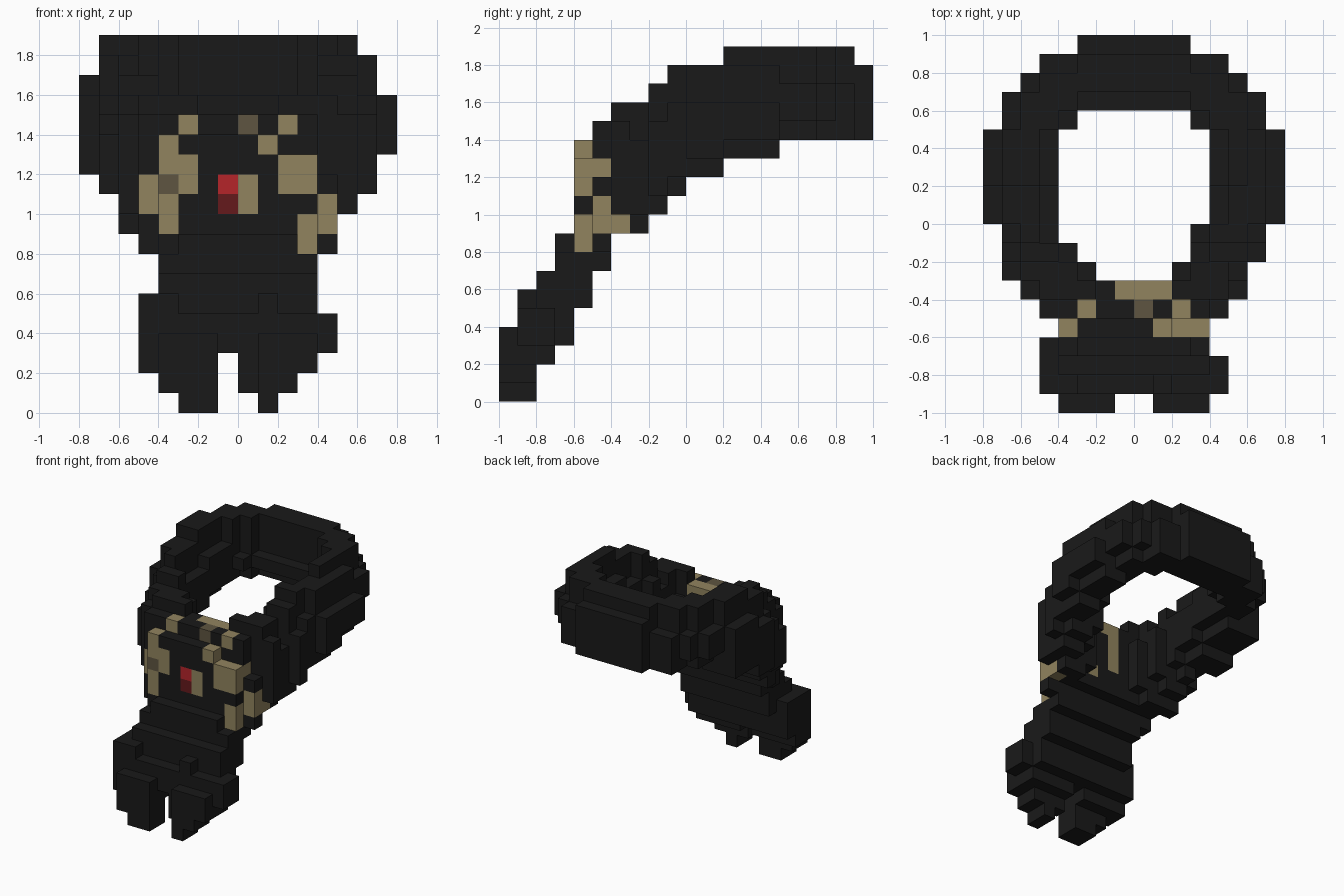
import bpy, bmesh

if "Cube" in bpy.data.objects:
    bpy.data.objects.remove(bpy.data.objects["Cube"], do_unlink=True)

S = 0.1  # block size

# Materials
def material(name, rgb):
    m = bpy.data.materials.new(name)
    m.use_nodes = True
    m.diffuse_color = (*rgb, 1)
    bsdf = m.node_tree.nodes["Principled BSDF"]
    bsdf.inputs["Base Color"].default_value = (*rgb, 1)
    bsdf.inputs["Roughness"].default_value = 0.9
    return m

MATS = [material("charcoal", (0.010, 0.010, 0.010)),
        material("tan", (0.285, 0.230, 0.113)),
        material("dark tan", (0.112, 0.089, 0.052)),
        material("red", (0.460, 0.018, 0.023)),
        material("dark red", (0.130, 0.010, 0.012))]

# Plan half-widths (left, right) per y row, from front (-10) to back (9)
PLAN = [(-4, 4), (-5, 5), (-5, 5), (-5, 4), (-4, 4), (-5, 5), (-6, 6), (-7, 6),
        (-7, 7), (-7, 7)] + [(-8, 8)] * 5 + [(-7, 7)] * 2 + [(-6, 6), (-5, 5), (-3, 3)]
# Opening for the neck, and the notch at the bottom of the tail
HOLE = {-10: (-1, 1), -3: (-2, 2), -2: (-3, 3), -1: (-4, 3), 5: (-3, 3)}
HOLE.update({j: (-4, 4) for j in range(5)})
# Side profile (bottom, top) per y row
SIDE = [(0, 4), (0, 6), (2, 7), (3, 9), (5, 14), (7, 15), (9, 16), (9, 16), (10, 17),
        (11, 18), (12, 18), (12, 18)] + [(13, 19)] * 3 + [(14, 19)] * 4 + [(14, 18)]
# Front outline (left, right) per height
FRONT = [(-3, 2), (-4, 3), (-5, 4), (-5, 5), (-5, 5), (-5, 4), (-4, 4), (-4, 4),
         (-5, 5), (-6, 5), (-6, 6), (-7, 7), (-8, 7), (-8, 8), (-8, 8), (-8, 8),
         (-8, 7), (-7, 7), (-7, 6)]


def in_outline(i, j):
    return -10 <= j <= 9 and PLAN[j + 10][0] <= i < PLAN[j + 10][1]


def in_hole(i, j):
    return j in HOLE and HOLE[j][0] <= i < HOLE[j][1]


def around(i, j):
    return ((i + 1, j), (i - 1, j), (i, j + 1), (i, j - 1))


# Fill the blocks, rounding the outer and inner rims of the ring
cells = set()
for j in range(-10, 10):
    for i in range(-8, 8):
        if not in_outline(i, j) or in_hole(i, j):
            continue
        lo, hi = SIDE[j + 10]
        if j >= -4:
            if any(not in_outline(*n) for n in around(i, j)):
                if j < 9:
                    hi -= 2 if j > -4 else 1
                lo += j < 8 and i != -8
            if any(in_hole(*n) for n in around(i, j)):
                hi -= 3 if j >= 5 else (1 if j == -4 else 2)
                lo += j > -4
        if j == -6 and i in (2, 3):
            hi = 13
        if j == -5 and i == 4:
            hi = 12
        if j == -7 and not -3 <= i < 3:         # narrow fold above the tail
            hi = 8
        if j == -9 and i not in (-5, -4, 1):    # uneven upper edge of the tail end
            hi = 5
        for k in range(lo, hi):
            if not FRONT[k][0] <= i < FRONT[k][1]:
                continue
            if k < 3 and (i == -1 or (k == 0 and i == 0)):   # split between tail ends
                continue
            cells.add((i, j, k))

# Painted blocks: (x range, y row, z range, colour)
PATCHES = [
    ((-3, -2), -5, (14, 15), 1), ((-4, -3), -6, (13, 14), 1), ((-4, -2), -6, (12, 13), 1),
    ((-3, -2), -6, (11, 12), 1), ((-5, -4), -5, (10, 12), 1), ((-4, -3), -6, (9, 11), 1),
    ((-4, -3), -6, (11, 12), 2), ((0, 1), -5, (14, 15), 2), ((2, 3), -5, (14, 15), 1),
    ((1, 2), -6, (13, 14), 1), ((2, 4), -6, (11, 13), 1), ((3, 4), -5, (12, 13), 1),
    ((4, 5), -5, (9, 11), 1), ((4, 5), -4, (9, 10), 1), ((3, 4), -6, (8, 10), 1),
    ((-1, 0), -6, (11, 12), 3), ((-1, 0), -6, (10, 11), 4), ((0, 1), -6, (10, 12), 1),
    ((-1, 2), -4, (14, 15), 1), ((-1, 0), -4, (11, 14), 1), ((1, 2), -4, (10, 11), 1),
    ((-3, -2), -4, (11, 13), 1)]
colour = {(i, j, k): c for xr, j, zr, c in PATCHES
          for i in range(*xr) for k in range(*zr)}


# Build one part from its blocks, keeping only exposed faces
def build(name, part):
    bm = bmesh.new()
    verts = {}

    def vert(p):
        if p not in verts:
            verts[p] = bm.verts.new([c * S for c in p])
        return verts[p]

    for cell in sorted(part):
        for axis in range(3):
            u, v = (axis + 1) % 3, (axis + 2) % 3
            for side in (0, 1):
                n = list(cell)
                n[axis] += 2 * side - 1
                if tuple(n) in cells:
                    continue
                corners = []
                for a, b in ((0, 0), (1, 0), (1, 1), (0, 1)):
                    p = list(cell)
                    p[axis] += side
                    p[u] += a
                    p[v] += b
                    corners.append(vert(tuple(p)))
                f = bm.faces.new(corners if side else corners[::-1])
                f.material_index = colour.get(cell, 0)
    mesh = bpy.data.meshes.new(name)
    bm.to_mesh(mesh)
    bm.free()
    for m in MATS:
        mesh.materials.append(m)
    bpy.context.collection.objects.link(bpy.data.objects.new(name, mesh))


# Neck ring, patterned front and hanging tail
tail = {c for c in cells if c[2] < 8 and c[1] < -3}
front = {c for c in cells - tail if c[1] < -3}
build("hanging_tail", tail)
build("patterned_front", front)
build("neck_ring", cells - tail - front)
